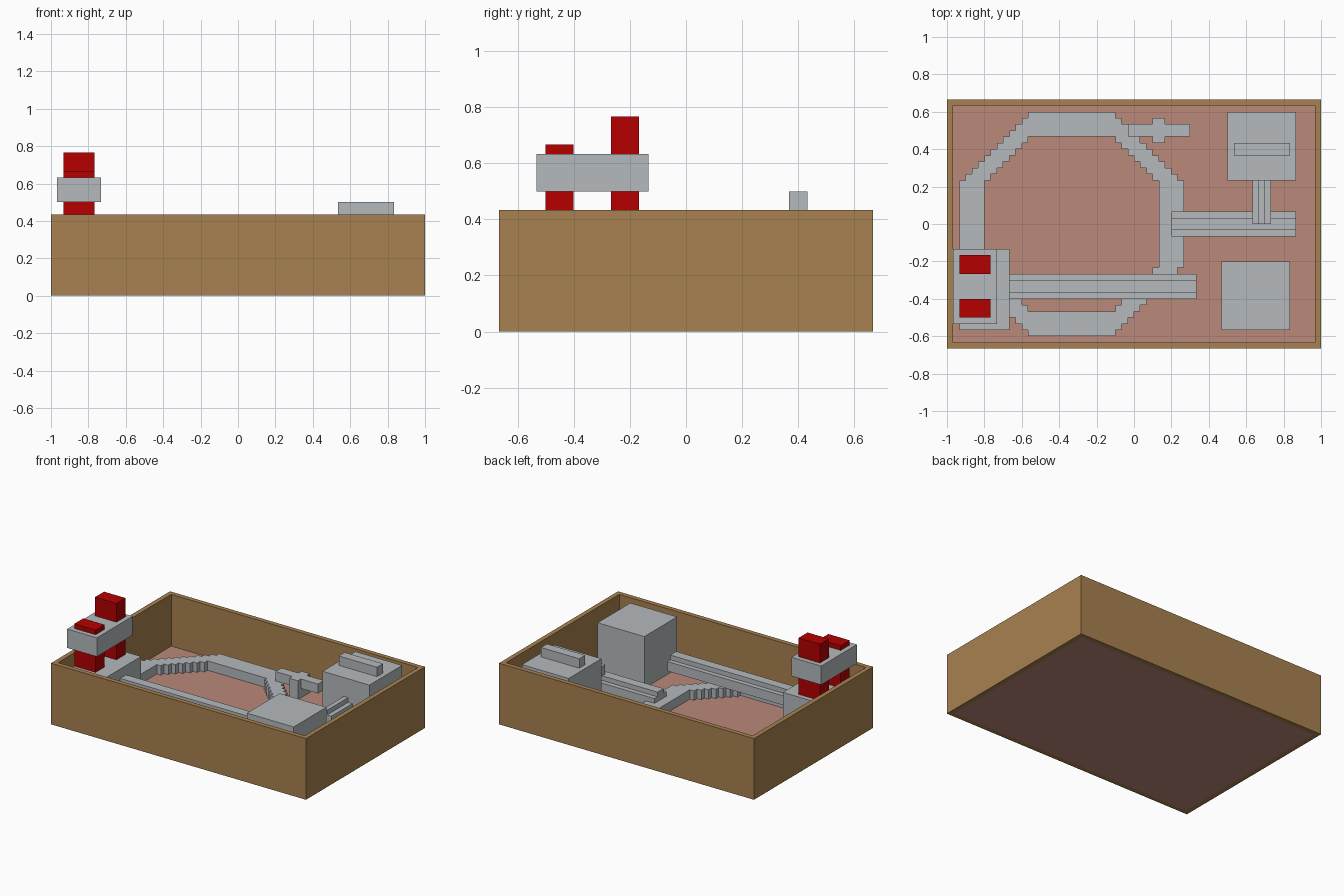
import bpy, bmesh

U = 1 / 30  # one block

old = bpy.data.objects.get("Cube")
if old:
    bpy.data.objects.remove(old)


def material(name, rgb):
    m = bpy.data.materials.new(name)
    m.use_nodes = True
    lin = [((c / 255 + 0.055) / 1.055) ** 2.4 if c else 0 for c in rgb] + [1]
    m.diffuse_color = lin
    m.node_tree.nodes["Principled BSDF"].inputs["Base Color"].default_value = lin
    return m


WOOD = material("brown wood", (167, 129, 80))
FLOOR = material("dusty red floor", (187, 137, 122))
GREY = material("grey stone", (181, 186, 189))
RED = material("deep red", (182, 0, 0))


def finish(name, bm, mat):
    bmesh.ops.recalc_face_normals(bm, faces=bm.faces)
    me = bpy.data.meshes.new(name)
    bm.to_mesh(me)
    bm.free()
    me.materials.append(mat)
    ob = bpy.data.objects.new(name, me)
    bpy.context.collection.objects.link(ob)
    return ob


def prism(name, cells, z0, z1, mat=GREY):
    """Raise a set of unit grid cells into one solid between two heights."""
    bm = bmesh.new()
    corners = {}

    def corner(x, y):
        if (x, y) not in corners:
            corners[x, y] = bm.verts.new((x * U, y * U, z0 * U))
        return corners[x, y]

    for x, y in cells:
        bm.faces.new([corner(x, y), corner(x + 1, y), corner(x + 1, y + 1), corner(x, y + 1)])
    top = bmesh.ops.extrude_face_region(bm, geom=bm.faces[:], use_keep_orig=True)["geom"]
    for v in top:
        if isinstance(v, bmesh.types.BMVert):
            v.co.z = z1 * U
    bmesh.ops.dissolve_limit(bm, angle_limit=0.01, verts=bm.verts, edges=bm.edges)
    return finish(name, bm, mat)


def box(name, x, y, z, mat=GREY):
    bm = bmesh.new()
    bmesh.ops.create_cube(bm, size=1)
    for v in bm.verts:
        v.co = [(r[0] if c < 0 else r[1]) * U for c, r in zip(v.co, (x, y, z))]
    return finish(name, bm, mat)


def rect(x0, x1, y0, y1):
    return {(x, y) for x in range(x0, x1) for y in range(y0, y1)}


# Open tray
prism("tray_walls", rect(-30, 30, -20, 20) - rect(-29, 29, -19, 19), 0, 13, WOOD)
box("tray_floor", (-29, 29), (-19, 19), (0, 2), FLOOR)


# Stepped eight-sided ring
def octagon(radius, flat):
    return {(x - 10, y) for x, y in rect(-radius, radius, -radius, radius)
            if abs(x + 0.5) + abs(y + 0.5) < radius + flat}


prism("octagon_ring", octagon(18, 7) - octagon(14, 7), 2, 4)

# Gate with two red pillars
box("gate_base", (-28, -20), (-17, -4), (2, 11))
box("gate_lintel", (-29, -22), (-16, -4), (15, 19))
box("gate_front_pillar", (-28, -23), (-15, -12), (11, 20), RED)
box("gate_back_pillar", (-28, -23), (-8, -5), (11, 23), RED)

# Raised rails, each with a ridge along the middle
box("long_rail", (-20, 10), (-12, -8), (6, 8))
box("long_rail_ridge", (-20, 10), (-11, -9), (8, 9))
box("side_rail", (6, 26), (-2, 2), (3, 5))
box("side_rail_ridge", (6, 26), (-1, 1), (5, 6))
box("link_rail", (19, 22), (0, 7), (6, 8))
box("link_rail_ridge", (20, 21), (0, 7), (8, 9))

# Block buildings
box("front_building", (14, 25), (-17, -6), (2, 13))
box("back_building", (15, 26), (7, 18), (2, 13))
box("back_building_roof_block", (16, 25), (11, 13), (13, 15))

# Post with cross arms, level on top
box("cross_post", (3, 5), (13, 17), (2, 4))
prism("cross_arms", rect(-1, 9, 14, 16) | rect(3, 5, 13, 17), 4, 6)
